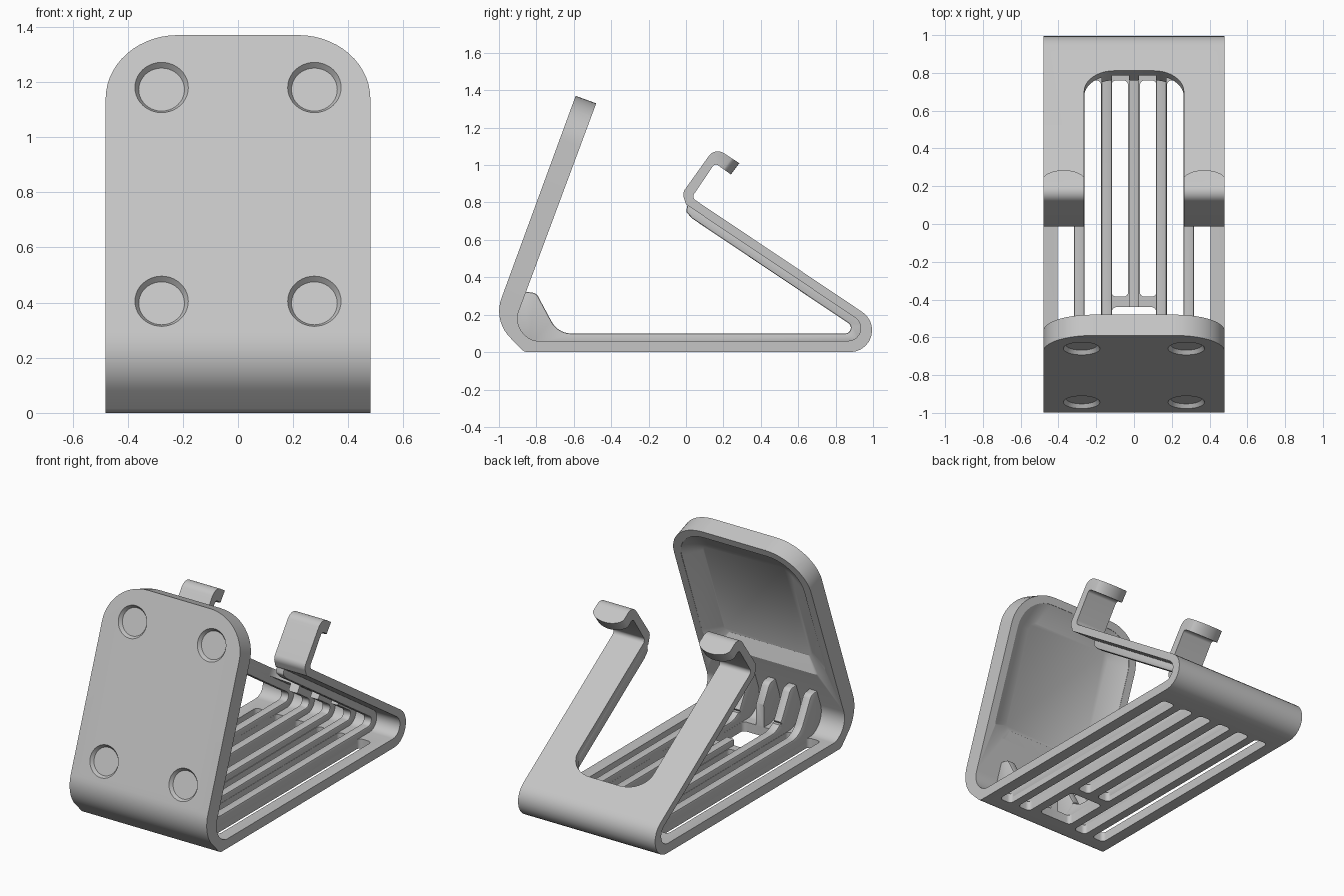
import bpy, bmesh, math
from mathutils import Vector

if "Cube" in bpy.data.objects:
    bpy.data.objects.remove(bpy.data.objects["Cube"])

W = 0.48                                   # half width
grey = bpy.data.materials.new("light_grey")
grey.diffuse_color = (0.56, 0.56, 0.56, 1)
grey.use_nodes = True
grey.node_tree.nodes["Principled BSDF"].inputs["Base Color"].default_value = grey.diffuse_color


def fillet(pts, n=10):
    """Round the corners of a closed outline given as (a, b, radius)."""
    out = []
    for i, (a, b, r) in enumerate(pts):
        p = Vector((a, b))
        if r == 0:
            out.append(p)
            continue
        u = (Vector(pts[i - 1][:2]) - p).normalized()
        v = (Vector(pts[(i + 1) % len(pts)][:2]) - p).normalized()
        half = u.angle(v) / 2
        mid = (u + v).normalized()
        c = p + mid * (r / math.sin(half))
        s, e = p + u * (r / math.tan(half)) - c, p + v * (r / math.tan(half)) - c
        turn = s.angle_signed(e)           # clockwise positive
        for k in range(n + 1):
            t = -turn * k / n
            out.append(c + Vector((s.x * math.cos(t) - s.y * math.sin(t),
                                   s.x * math.sin(t) + s.y * math.cos(t))))
    return out


def loft(name, rings):
    """Solid skinned through rings of equal point count."""
    bm = bmesh.new()
    vs = [[bm.verts.new(p) for p in ring] for ring in rings]
    n = len(vs[0])
    bm.faces.new(vs[0])
    bm.faces.new(vs[-1])
    for a, b in zip(vs, vs[1:]):
        for i in range(n):
            j = (i + 1) % n
            bm.faces.new((a[i], a[j], b[j], b[i]))
    bmesh.ops.recalc_face_normals(bm, faces=bm.faces)
    me = bpy.data.meshes.new(name)
    bm.to_mesh(me)
    bm.free()
    me.materials.append(grey)
    ob = bpy.data.objects.new(name, me)
    bpy.context.collection.objects.link(ob)
    return ob


def extrude_x(name, outline, x0, x1):
    return loft(name, [[(x, p.x, p.y) for p in outline] for x in (x0, x1)])


def extrude_z(name, outline, z0, z1, shear=0, zref=0):
    return loft(name, [[(p.x, p.y + (z - zref) * shear, z) for p in outline]
                       for z in (z0, z1)])


def rect(x0, x1, y0, y1, r):
    return fillet([(x0, y0, r), (x1, y0, r), (x1, y1, r), (x0, y1, r)], 6)


def activate(ob):
    bpy.ops.object.select_all(action='DESELECT')
    ob.select_set(True)
    bpy.context.view_layer.objects.active = ob


def cut(ob, cutters):
    activate(ob)
    for c in cutters:
        m = ob.modifiers.new("cut", 'BOOLEAN')
        m.operation, m.solver, m.object = 'DIFFERENCE', 'EXACT', c
        bpy.ops.object.modifier_apply(modifier=m.name)


# Folded shell: back plate, base, sloping arms and hooks in one side profile
shell = extrude_x("folded_shell", fillet([
    (-0.59, 1.37, 0), (-1.03, 0.17, 0.2), (-0.865, 0, 0.05),
    (1.263, 0, 0.117), (0.03, 0.826, 0.025), (0.155, 1.01, 0.02),
    (0.24, 0.95, 0), (0.285, 1.01, 0), (0.155, 1.095, 0.06),
    (-0.02, 0.85, 0.05), (0.0, 0.79, 0), (1.09, 0.06, 0.068),
    (-0.82, 0.06, 0.09), (-0.925, 0.135, 0.12), (-0.48, 1.33, 0)]), -W, W)

# Cutter for the opening between the arms, square to the arm surface
u_cut = extrude_z("u_cutter", fillet([
    (-0.264, -0.6, 0), (0.264, -0.6, 0), (0.264, 0.81, 0.16),
    (-0.264, 0.81, 0.16)]), 0.13, 1.3, 0.67, 0.3)

# Cutters for the base slots and the window near the front
slots = []
for x, y0 in ((0.075, -0.385), (0.218, -0.77), (0.361, -0.77)):
    for s in (-1, 1):
        slots.append(extrude_z("slot_cutter", rect(s * x - 0.044, s * x + 0.044,
                                                   y0, 0.76, 0.025), -0.1, 0.075))
window = extrude_z("window_cutter", rect(-0.117, 0.117, -0.74, -0.44, 0.025), -0.1, 0.4)

# Cutters for the rounded top corners of the plate and the rounded hook tips
rounds = []
for s in (-1, 1):
    arc = [(s * (0.218 + 0.262 * math.sin(t)), 1.108 + 0.262 * math.cos(t))
           for t in (math.pi / 2 * k / 14 for k in range(15))]
    arc += [(s * 0.6, 1.108), (s * 0.6, 1.8), (s * 0.218, 1.8)]
    rounds.append(loft("corner_cutter", [[(x, y, z - (y + 0.59) * 0.367) for x, z in arc]
                                         for y in (-0.9, -0.3)]))
    tip = [Vector((s * 0.372 - 0.112 * math.cos(t), 0.205 + 0.08 * math.sin(t)))
           for t in (math.pi * k / 16 for k in range(17))]
    tip += [Vector((s * 0.372 + 0.112, 0.5)), Vector((s * 0.372 - 0.112, 0.5))]
    rounds.append(extrude_z("tip_cutter", tip, 0.93, 1.2, 0.75, 1.01))

# Plate frame: along the plate (up) and out of its inner face (out)
up, out = Vector((0, 0.345, 0.939)), Vector((0, 0.939, -0.345))


def plate_ring(origin, outline, d):
    return [origin + Vector((p.x, 0, 0)) + up * p.y + out * d for p in outline]


def pocket_outline(w, l0, l1, r0, r1):
    return fillet([(-w, l0, r0), (w, l0, r0), (w, l1, r1), (-w, l1, r1)])


# Cutter for the sloped pocket on the inner side of the plate
inner = Vector((0, -0.865, 0.27))
mouth, floor = pocket_outline(0.43, 0.19, 1.08, 0.1, 0.21), \
    pocket_outline(0.31, 0.27, 0.95, 0.04, 0.05)
pocket = loft("pocket_cutter", [plate_ring(inner, mouth, 0.05),
                                plate_ring(inner, mouth, -0.008),
                                plate_ring(inner, floor, -0.065)])

# Cutters for the four round recesses on the front
recesses = []
for x in (-0.277, 0.277):
    for z in (0.405, 1.18):
        o = Vector((x, -0.59 - (1.37 - z) * 0.367, z))
        recesses.append(loft("recess_cutter", [
            plate_ring(o, [Vector((r * math.cos(k * math.pi / 20),
                                   r * math.sin(k * math.pi / 20))) for k in range(40)], d)
            for r, d in ((0.097, -0.1), (0.097, 0), (0.083, 0.022))]))

cut(shell, [u_cut, window, pocket] + slots + rounds + recesses)

# Ribs with gussets, running along the base and up under the arms
rib_outline = fillet([
    (-0.92, 0.2, 0), (-0.9, 0.11, 0), (-0.84, 0.03, 0), (1.17, 0.03, 0.09),
    (0.012, 0.805, 0), (0.0, 0.75, 0.02), (0.035, 0.713, 0.02), (0.95, 0.1, 0.03),
    (-0.685, 0.1, 0.12), (-0.80, 0.315, 0.04), (-0.87, 0.325, 0)])
parts = [shell]
for x in (-0.29, -0.145, 0, 0.145, 0.29):
    rib = extrude_x("rib", rib_outline, x - 0.0275, x + 0.0275)
    activate(rib)
    b = rib.modifiers.new("soft_edges", 'BEVEL')
    b.width, b.segments, b.limit_method, b.angle_limit = 0.008, 2, 'ANGLE', 1.0
    bpy.ops.object.modifier_apply(modifier=b.name)
    if abs(x) < 0.2:
        cut(rib, [u_cut])
    if x == 0:
        cut(rib, [window])
    parts.append(rib)

# Remove the cutters and shade the parts
for c in [u_cut, window, pocket] + slots + rounds + recesses:
    bpy.data.objects.remove(c, do_unlink=True)
for p in parts:
    activate(p)
    bpy.ops.object.shade_smooth_by_angle(angle=math.radians(30))
